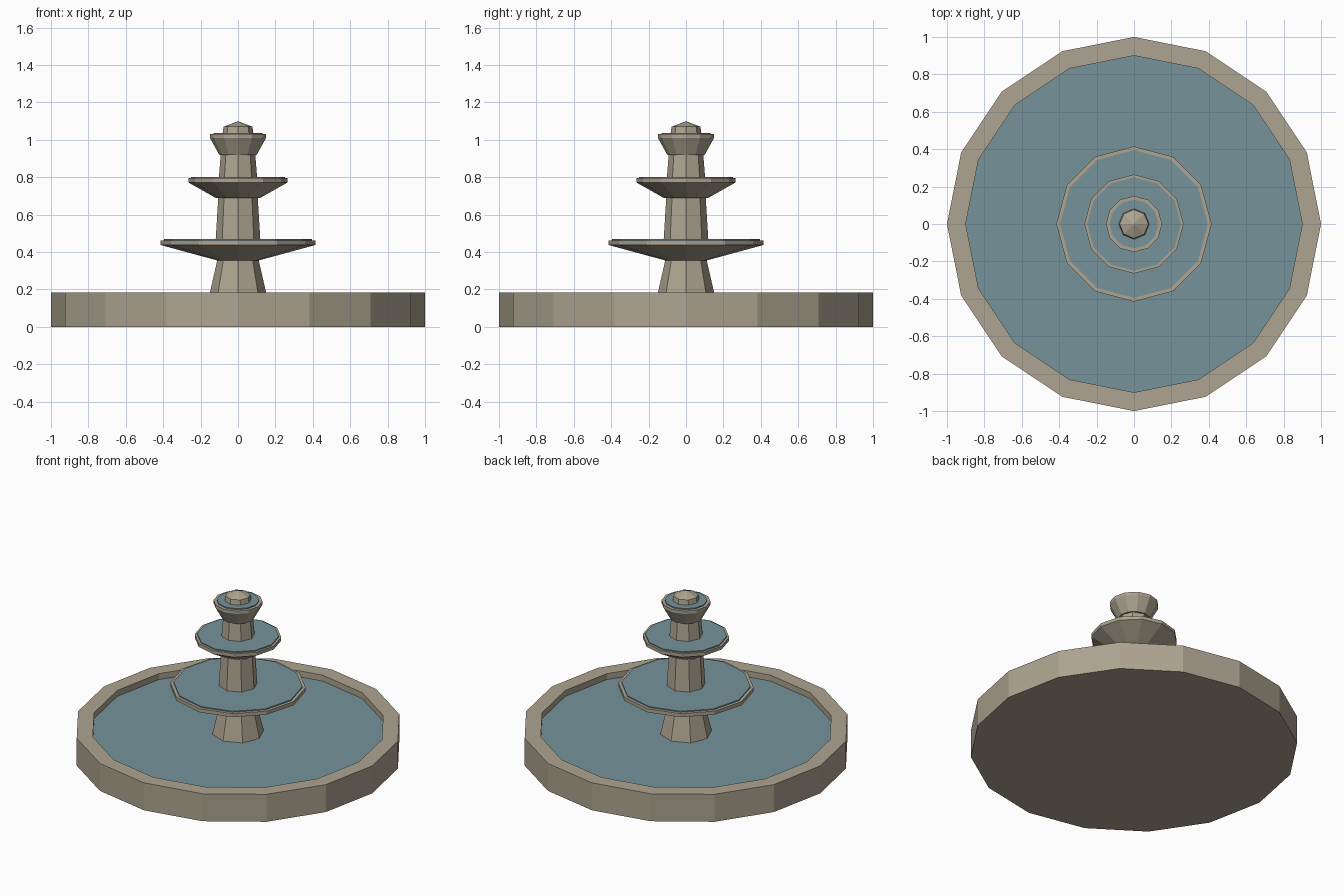
import bpy, bmesh, math

if "Cube" in bpy.data.objects:
    bpy.data.objects.remove(bpy.data.objects["Cube"])


def material(name, rgb):
    m = bpy.data.materials.new(name)
    m.diffuse_color = (*rgb, 1)
    m.use_nodes = True
    m.node_tree.nodes["Principled BSDF"].inputs["Base Color"].default_value = m.diffuse_color
    return m


STONE = material("stone", (0.42, 0.37, 0.28))
WATER = material("water", (0.18, 0.29, 0.33))


def lathe(name, profile, sides, mat):
    """Spin (radius, z) points around z; radius 0 makes a tip, open ends are capped."""
    bm = bmesh.new()
    rings = []
    for r, z in profile:
        if r == 0:
            rings.append([bm.verts.new((0, 0, z))] * sides)
        else:
            rings.append([bm.verts.new((r * math.cos(2 * math.pi * i / sides),
                                        r * math.sin(2 * math.pi * i / sides), z))
                          for i in range(sides)])
    for a, b in zip(rings, rings[1:]):
        for i in range(sides):
            j = (i + 1) % sides
            corners = list(dict.fromkeys((a[i], a[j], b[j], b[i])))
            bm.faces.new(corners)
    for ring in (rings[0], rings[-1]):
        if len(set(ring)) > 1:
            bm.faces.new(ring)
    bmesh.ops.recalc_face_normals(bm, faces=bm.faces)
    mesh = bpy.data.meshes.new(name)
    bm.to_mesh(mesh)
    bm.free()
    mesh.materials.append(mat)
    obj = bpy.data.objects.new(name, mesh)
    bpy.context.collection.objects.link(obj)
    return obj


# Ground basin with a raised rim, and its pool
lathe("basin", [(1, 0), (1, 0.185), (0.9, 0.185), (0.9, 0.13)], 16, STONE)
lathe("pool_water", [(0.9, 0.137), (0.9, 0.145)], 16, WATER)

# Tapered octagonal column sections
for name, r0, z0, r1, z1 in (("lower_column", 0.16, 0.14, 0.11, 0.36),
                             ("middle_column", 0.12, 0.455, 0.105, 0.70),
                             ("upper_column", 0.103, 0.79, 0.092, 0.925)):
    lathe(name, [(r0, z0), (r1, z1)], 8, STONE)

# Flared bowls, each filled with a thin sheet of water
for name, foot, rim, pool, z0, z1, z2 in (
        ("lower_bowl", 0.11, 0.415, 0.395, 0.355, 0.438, 0.462),
        ("middle_bowl", 0.12, 0.265, 0.25, 0.69, 0.772, 0.795),
        ("upper_bowl", 0.10, 0.15, 0.13, 0.92, 1.01, 1.03)):
    lathe(name, [(foot, z0), (rim, z1), (rim, z2)], 12, STONE)
    lathe(name + "_water", [(pool, z2 - 0.001), (pool, z2 + 0.007)], 12, WATER)

# Pointed cap
lathe("finial", [(0.083, 1.03), (0.077, 1.07), (0, 1.10)], 8, STONE)
